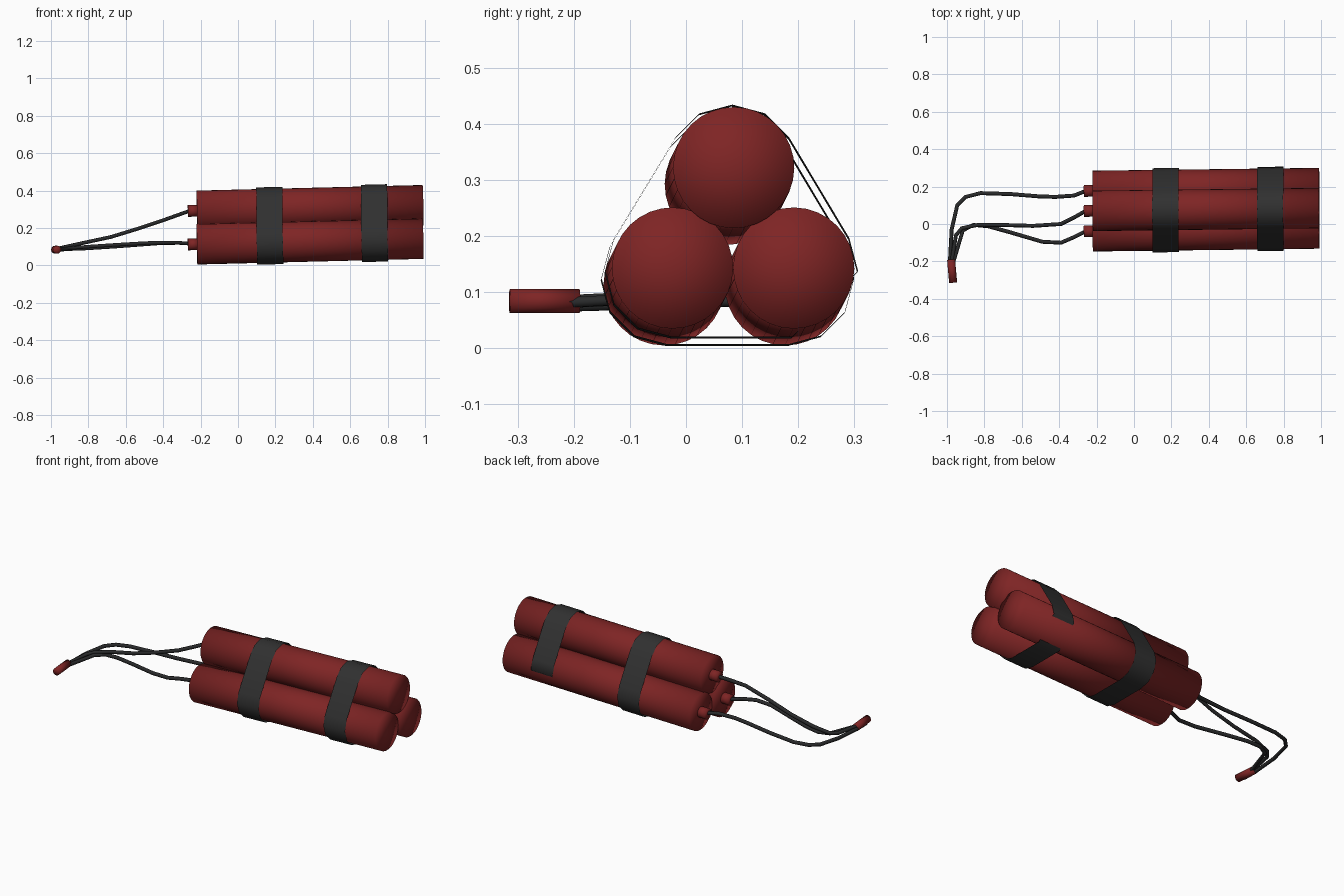
import bpy, bmesh, math
from mathutils import Vector

if "Cube" in bpy.data.objects:
    bpy.data.objects.remove(bpy.data.objects["Cube"])


def material(name, rgb):
    m = bpy.data.materials.new(name)
    m.diffuse_color = (*rgb, 1)
    m.use_nodes = True
    m.node_tree.nodes["Principled BSDF"].inputs["Base Color"].default_value = m.diffuse_color
    return m


RED = material("dark red", (0.21, 0.018, 0.018))
TAPE = material("tape grey", (0.03, 0.03, 0.03))
CORD = material("cord black", (0.022, 0.023, 0.024))


def add_mesh(name, bm, mat):
    for f in bm.faces:
        f.smooth = True
    me = bpy.data.meshes.new(name)
    bm.to_mesh(me)
    bm.free()
    me.materials.append(mat)
    ob = bpy.data.objects.new(name, me)
    bpy.context.collection.objects.link(ob)
    return ob


def rod(name, a, b, radius, sides, mat):
    a, b = Vector(a), Vector(b)
    bm = bmesh.new()
    bmesh.ops.create_cone(bm, cap_ends=True, cap_tris=True, segments=sides,
                          radius1=radius, radius2=radius, depth=(b - a).length)
    ob = add_mesh(name, bm, mat)
    ob.location = (a + b) / 2
    ob.rotation_mode = 'QUATERNION'
    ob.rotation_quaternion = Vector((0, 0, 1)).rotation_difference(b - a)
    return ob


# The bundle leans slightly: all sticks follow this axis
AXIS = Vector((1.21, 0.015, 0.03)).normalized()
STICKS = {"top": (0.085, 0.322), "front": (-0.024, 0.143), "back": (0.192, 0.143)}
RADIUS = 0.108


def along(yz, x):
    """Point on a stick's axis at the given x."""
    return Vector((0.99, *yz)) + AXIS * ((x - 0.99) / AXIS.x)


# Sticks with a small fuse plug on the left end
for key, yz in STICKS.items():
    rod(key + "_stick", along(yz, -0.22), along(yz, 0.99), RADIUS, 32, RED)
    rod(key + "_plug", along(yz, -0.268), along(yz, -0.21), 0.031, 16, RED)


# Tape bands: thin sheet around the three sticks, corner arcs joined by straights
def band(name, x0, x1, skip=()):
    arcs = (("top", 30), ("front", 150), ("back", 270))
    bm = bmesh.new()
    rings = []
    for x in (x0, x1):
        ring = []
        for key, start in arcs:
            for i in range(5):
                if (key, i) in skip:
                    continue
                t = math.radians(start + 30 * i)
                p = along(STICKS[key], x)
                off = Vector((0, math.cos(t), math.sin(t))) * 0.117
                off.x = -AXIS.z * off.z
                ring.append(bm.verts.new(p + off))
        rings.append(ring)
    n = len(rings[0])
    for i in range(n):
        j = (i + 1) % n
        bm.faces.new((rings[0][j], rings[0][i], rings[1][i], rings[1][j]))
    bmesh.ops.recalc_face_normals(bm, faces=bm.faces)
    add_mesh(name, bm, TAPE)


band("left_tape_band", 0.10, 0.24)
# the right band cuts through the lower back stick
band("right_tape_band", 0.66, 0.80, skip={("back", 1), ("back", 2)})


# Fuse cords running to the shared end cap
def cord(name, pts):
    cu = bpy.data.curves.new(name, 'CURVE')
    cu.dimensions = '3D'
    cu.bevel_depth = 0.0105
    cu.bevel_resolution = 1
    cu.use_fill_caps = True
    sp = cu.splines.new('POLY')
    sp.points.add(len(pts) - 1)
    for p, co in zip(sp.points, pts):
        p.co = (*co, 1)
    sp.use_smooth = True
    cu.materials.append(CORD)
    bpy.context.collection.objects.link(bpy.data.objects.new(name, cu))


cord("back_fuse", [
    (-0.25, 0.18, 0.117), (-0.32, 0.152, 0.12), (-0.42, 0.145, 0.118),
    (-0.50, 0.147, 0.112), (-0.66, 0.16, 0.10), (-0.82, 0.165, 0.09),
    (-0.90, 0.145, 0.087), (-0.945, 0.10, 0.084), (-0.975, -0.03, 0.08),
    (-0.984, -0.20, 0.075), (-0.98, -0.28, 0.074)])
cord("top_fuse", [
    (-0.25, 0.075, 0.295), (-0.32, 0.035, 0.27), (-0.39, 0.0, 0.245),
    (-0.54, -0.01, 0.195), (-0.68, -0.006, 0.152), (-0.83, -0.004, 0.12),
    (-0.92, -0.022, 0.10), (-0.952, -0.06, 0.093), (-0.974, -0.20, 0.086),
    (-0.972, -0.27, 0.084)])
cord("front_fuse", [
    (-0.25, -0.035, 0.115), (-0.32, -0.07, 0.122), (-0.39, -0.10, 0.122),
    (-0.49, -0.095, 0.12), (-0.66, -0.045, 0.11), (-0.78, -0.012, 0.102),
    (-0.86, -0.005, 0.096), (-0.915, -0.035, 0.09), (-0.965, -0.20, 0.082),
    (-0.968, -0.27, 0.082)])

# End cap that gathers the cords
rod("fuse_end_cap", (-0.978, -0.19, 0.084), (-0.967, -0.314, 0.084), 0.0215, 12, RED)
